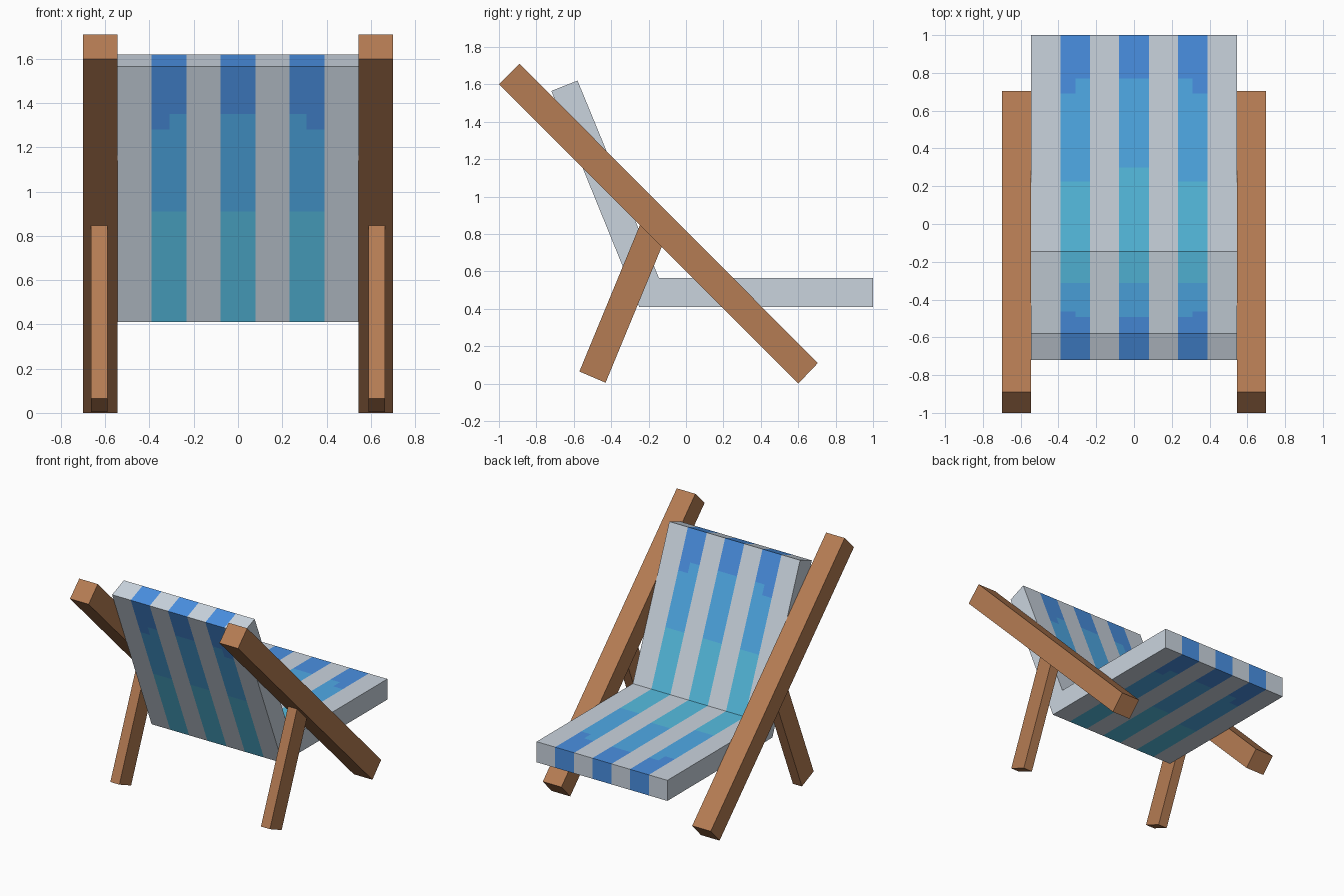
import bpy, bmesh
from mathutils import Vector

if "Cube" in bpy.data.objects:
    bpy.data.objects.remove(bpy.data.objects["Cube"])


def material(name, rgb):
    lin = [(c / 255 / 12.92) if c < 11 else ((c / 255 + 0.055) / 1.055) ** 2.4 for c in rgb]
    m = bpy.data.materials.new(name)
    m.diffuse_color = (*lin, 1)
    m.use_nodes = True
    m.node_tree.nodes["Principled BSDF"].inputs["Base Color"].default_value = m.diffuse_color
    return m


WOOD = material("wood", (181, 124, 83))
CLOTH = [material("pale grey cloth", (202, 212, 222)),
         material("deep blue stripe", (74, 144, 226)),
         material("sky blue stripe", (80, 172, 233)),
         material("cyan stripe", (86, 189, 225))]


def prism(bm, quads, outline, x0, x1):
    """Extrude a YZ outline from x0 to x1; quads are the cap faces."""
    a = [bm.verts.new((x0, y, z)) for y, z in outline]
    b = [bm.verts.new((x1, y, z)) for y, z in outline]
    n = len(outline)
    for i in range(n):
        j = (i + 1) % n
        bm.faces.new((a[i], a[j], b[j], b[i]))
    for q in quads:
        bm.faces.new([a[i] for i in q])
        bm.faces.new([b[i] for i in reversed(q)])
    bmesh.ops.recalc_face_normals(bm, faces=bm.faces)


def finish(bm, name, mats):
    me = bpy.data.meshes.new(name)
    bm.to_mesh(me)
    bm.free()
    for m in mats:
        me.materials.append(m)
    ob = bpy.data.objects.new(name, me)
    bpy.context.collection.objects.link(ob)
    return ob


def beam(name, outline, x0, x1):
    bm = bmesh.new()
    prism(bm, [(0, 1, 2, 3)], outline, x0, x1)
    ob = finish(bm, name, [WOOD])
    ob.modifiers.new("mirror", "MIRROR")


# Wooden frame, mirrored left and right
beam("side_rail", [(-1, 1.6), (-0.89, 1.71), (0.705, 0.11), (0.6, 0)], 0.545, 0.70)
beam("rear_leg", [(-0.57, 0.065), (-0.43, 0.005), (-0.085, 0.84), (-0.225, 0.90)], 0.59, 0.665)

# Cloth sling: sloping back and flat seat in one L profile
bm = bmesh.new()
prism(bm, [(0, 1, 2, 5), (5, 2, 3, 4)],
      [(-0.72, 1.565), (-0.58, 1.62), (-0.145, 0.565), (1, 0.565), (1, 0.41), (-0.25, 0.41)],
      -0.545, 0.545)

# Cut stripe edges along x, and colour bands along the seat and up the back
UP = Vector((0, -0.38, 0.925))
SEAT_BANDS = (0.77, 0.69, 0.30, 0.225)
BACK_BANDS = (1.489, 1.414, 1.014)
cuts = [(Vector((1, 0, 0)), s * x) for x in (0.08, 0.232, 0.31, 0.39) for s in (-1, 1)]
cuts += [(Vector((0, 1, 0)), y) for y in SEAT_BANDS]
cuts += [(UP, s / UP.length) for s in BACK_BANDS]
for no, d in cuts:
    n = no.normalized()
    bmesh.ops.bisect_plane(bm, geom=bm.verts[:] + bm.edges[:] + bm.faces[:],
                           plane_co=n * d, plane_no=n, dist=1e-5)

for f in bm.faces:
    c = f.calc_center_median()
    ax = abs(c.x)
    striped = ax < 0.08 or 0.232 < ax < 0.39
    if abs(f.normal.x) > 0.5 or not striped:
        f.material_index = 0
        continue
    outer = ax > 0.31                      # deep blue reaches further on the outer half
    seat_deep = 0.69 if outer else 0.77
    back_deep = 1.414 if outer else 1.489
    seat_sky = 0.30 if ax < 0.08 else 0.225
    up = c.dot(UP)
    if c.y > seat_deep or up > back_deep:
        f.material_index = 1
    elif c.y > seat_sky or up > 1.014:
        f.material_index = 2
    else:
        f.material_index = 3
finish(bm, "cloth_sling", CLOTH)
